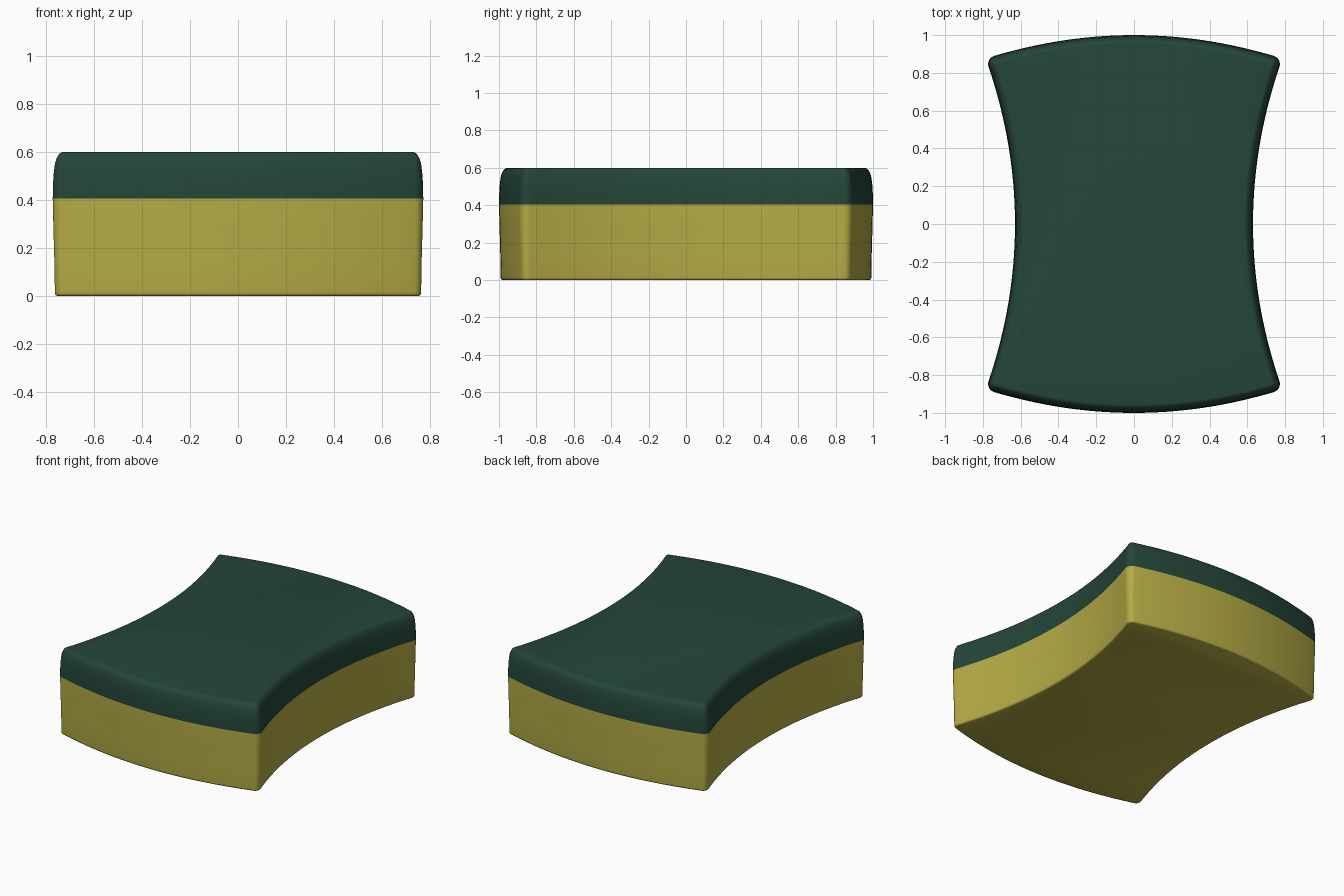
import bpy, bmesh, math
from mathutils import Vector

if "Cube" in bpy.data.objects:
    bpy.data.objects.remove(bpy.data.objects["Cube"])

R = 0.045  # corner rounding radius


# Side and end curves: point on an inner core line plus its outward normal
def side(y):
    n = Vector((1, -0.404 * y)).normalized()
    return Vector((0.63 + 0.202 * y * y, y)) - n * R, n


def end(x):
    n = Vector((0.402 * x, 1)).normalized()
    return Vector((x, 1 - 0.201 * x * x)) - n * R, n


# Find where the two core lines meet
t, s = 0.8, 0.72
for _ in range(60):
    a, b = side(t)[0], end(s)[0]
    s += a.x - b.x
    t += b.y - a.y

# Quarter outline: concave side, round corner, convex end
N = 16
quarter = [side(t * i / N) for i in range(N + 1)]
corner, n0 = side(t)
a0 = math.atan2(n0.y, n0.x)
n1 = end(s)[1]
a1 = math.atan2(n1.y, n1.x)
for i in range(1, 8):
    a = a0 + (a1 - a0) * i / 8
    quarter.append((corner, Vector((math.cos(a), math.sin(a)))))
quarter += [end(s * (N - i) / N) for i in range(N + 1)]

# Mirror into the full loop
half = quarter + [(Vector((-p.x, p.y)), Vector((-n.x, n.y))) for p, n in quarter[-2::-1]]
loop = half + [(Vector((p.x, -p.y)), Vector((n.x, -n.y))) for p, n in half[-2:0:-1]]

# Height and inset of each level; the colour changes at SEAM
SEAM = 0.405
levels = [(0, .019), (.002, .014), (.007, .010), (.015, .009), (.14, .007), (.28, .003),
          (SEAM, 0), (.46, .001), (.51, .004), (.55, .009), (.573, .016), (.587, .024),
          (.595, .032), (.599, .039), (.6, .044)]

bm = bmesh.new()
rings = [[bm.verts.new((*(p + n * (R - d)), z)) for p, n in loop] for z, d in levels]
count = len(loop)
for lo, hi in zip(rings, rings[1:]):
    for i in range(count):
        j = (i + 1) % count
        bm.faces.new((lo[i], lo[j], hi[j], hi[i]))
bm.faces.new(rings[0][::-1])
bm.faces.new(rings[-1])
for f in bm.faces:
    f.smooth = True
    f.material_index = 1 if f.calc_center_median().z > SEAM else 0  # scouring layer on top
bmesh.ops.recalc_face_normals(bm, faces=bm.faces[:])

mesh = bpy.data.meshes.new("sponge")
bm.to_mesh(mesh)
bm.free()
for name, col in (("yellow foam", (.46, .41, .06, 1)), ("dark green scourer", (.018, .061, .041, 1))):
    m = bpy.data.materials.new(name)
    m.diffuse_color = col
    m.use_nodes = True
    m.node_tree.nodes["Principled BSDF"].inputs["Base Color"].default_value = m.diffuse_color
    mesh.materials.append(m)
obj = bpy.data.objects.new("sponge", mesh)
bpy.context.collection.objects.link(obj)
